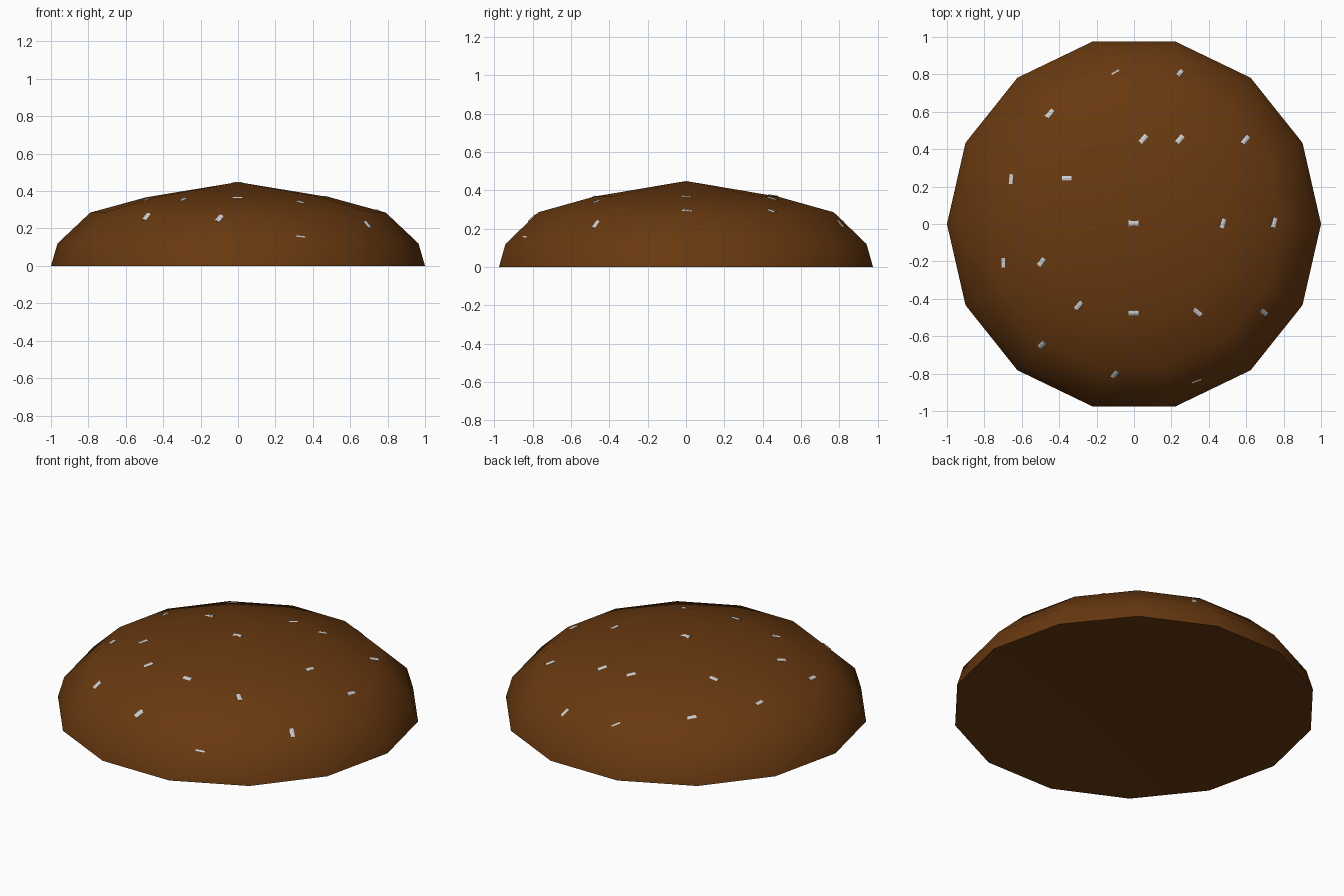
import bpy, bmesh, math
from mathutils import Vector, Matrix
from mathutils.bvhtree import BVHTree

if "Cube" in bpy.data.objects:
    bpy.data.objects.remove(bpy.data.objects["Cube"])

SIDES = 14
PROFILE = [(1.0, 0.0), (0.965, 0.12), (0.79, 0.285), (0.49, 0.367)]
APEX = 0.448
BASE_HOLLOW = 0.05


def material(name, color):
    m = bpy.data.materials.new(name)
    m.diffuse_color = color
    m.use_nodes = True
    m.node_tree.nodes["Principled BSDF"].inputs["Base Color"].default_value = m.diffuse_color
    return m


# domed bun: lathed rings closed by a top fan and a slightly hollow base fan
bm = bmesh.new()
rings = []
for r, z in PROFILE:
    rings.append([bm.verts.new((r * math.cos(2 * math.pi * i / SIDES),
                                r * math.sin(2 * math.pi * i / SIDES), z))
                  for i in range(SIDES)])
top = bm.verts.new((0, 0, APEX))
base = bm.verts.new((0, 0, BASE_HOLLOW))
for i in range(SIDES):
    j = (i + 1) % SIDES
    for a, b in zip(rings, rings[1:]):
        bm.faces.new((a[i], a[j], b[j], b[i]))
    bm.faces.new((rings[-1][i], rings[-1][j], top))
    bm.faces.new((rings[0][j], rings[0][i], base))
bm.normal_update()
surface = BVHTree.FromBMesh(bm)
mesh = bpy.data.meshes.new("bun_dome")
bm.to_mesh(mesh)
bm.free()
dome = bpy.data.objects.new("bun_dome", mesh)
bpy.context.collection.objects.link(dome)
mesh.materials.append(material("brown_crust", (0.14, 0.041, 0.005, 1)))
bpy.context.view_layer.objects.active = dome
dome.select_set(True)
bpy.ops.object.shade_smooth_by_angle(angle=math.radians(45))

# sprinkles, mostly buried: x, y, heading in degrees, height above surface
RADIUS = 0.025
SPRINKLES = [
    (-0.10, 0.812, 30, 0.001), (0.245, 0.807, 50, 0.003), (-0.45, 0.59, 50, 0.004),
    (0.05, 0.455, 50, 0.004), (0.245, 0.453, 50, 0.004), (0.595, 0.45, 50, 0.004),
    (-0.657, 0.24, 85, 0.003), (-0.36, 0.245, 0, 0.004), (-0.003, 0.003, 0, 0.002),
    (0.475, 0.003, 75, 0.003), (0.75, 0.007, 75, 0.003), (-0.698, -0.207, 90, 0.003),
    (-0.495, -0.202, 55, 0.004), (-0.295, -0.436, 50, 0.004), (-0.003, -0.475, 0, 0.004),
    (0.338, -0.472, -40, 0.004), (0.693, -0.472, -40, 0.004), (-0.49, -0.645, 45, 0.005),
    (-0.10, -0.803, 50, 0.005), (0.335, -0.84, 20, 0.001),
]
bm = bmesh.new()
for x, y, deg, height in SPRINKLES:
    hit, n, _, _ = surface.ray_cast(Vector((x, y, 2)), Vector((0, 0, -1)))
    if math.hypot(x, y) < 0.05:
        n = Vector((0, 0, 1))
    a = math.radians(deg)
    along = Vector((math.cos(a), math.sin(a), 0))
    along.z = -(n.x * along.x + n.y * along.y) / n.z
    along.normalize()
    side = n.cross(along)
    rot = Matrix((side, n, along)).transposed().to_4x4()
    bmesh.ops.create_cone(bm, cap_ends=True, segments=16, radius1=RADIUS, radius2=RADIUS,
                          depth=0.052,
                          matrix=Matrix.Translation(hit + n * (height - RADIUS)) @ rot)
mesh = bpy.data.meshes.new("sprinkles")
bm.to_mesh(mesh)
bm.free()
sprinkles = bpy.data.objects.new("sprinkles", mesh)
bpy.context.collection.objects.link(sprinkles)
